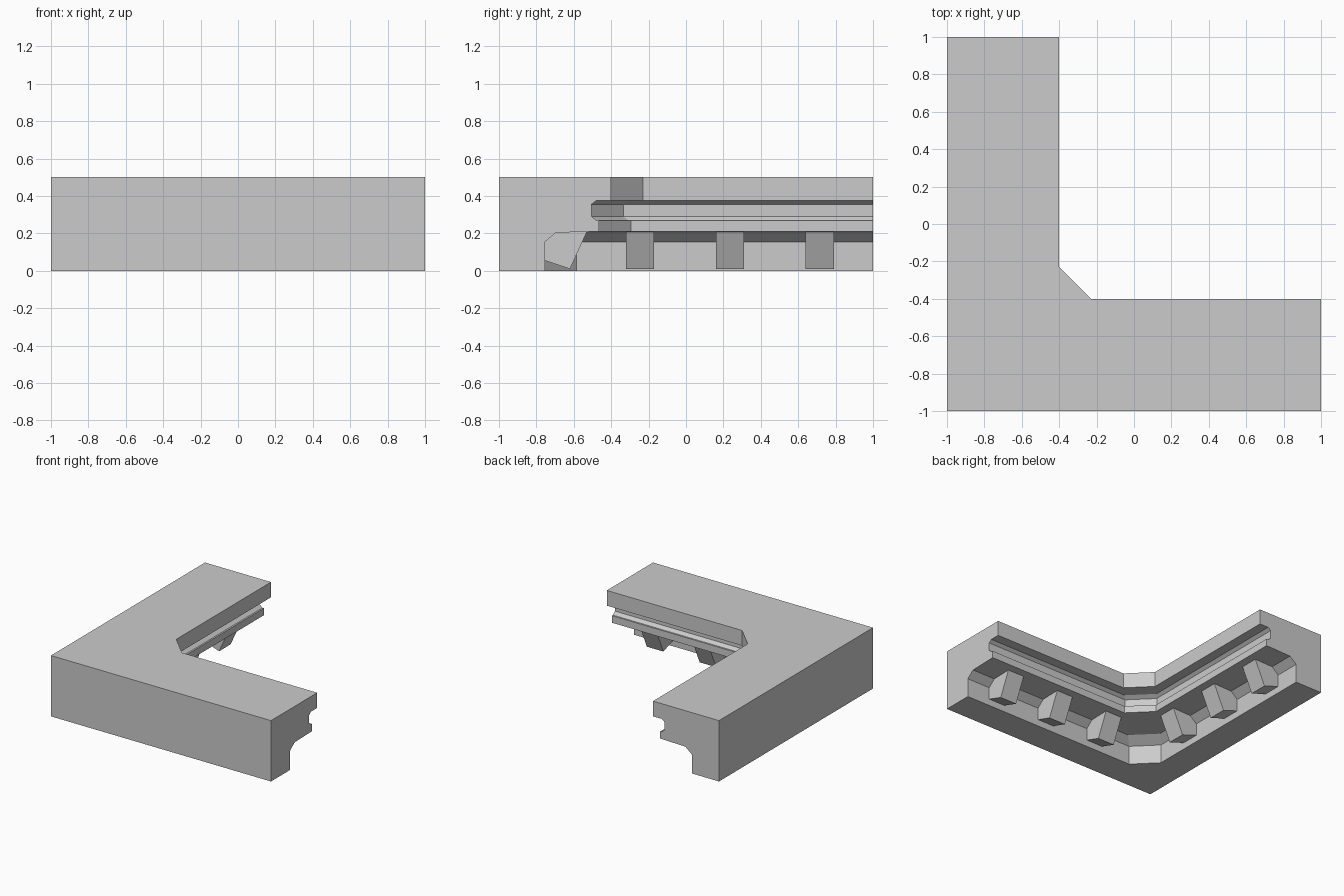
import bpy, bmesh

if "Cube" in bpy.data.objects:
    bpy.data.objects.remove(bpy.data.objects["Cube"])

# Cornice cross-section: (distance coordinate, z, inner-corner chamfer)
C = 0.17
PROFILE = [(-1, 0, 0), (-1, 0.5, 0), (-0.4, 0.5, C), (-0.4, 0.375, C),
           (-0.48, 0.375, C), (-0.505, 0.355, C), (-0.505, 0.29, C),
           (-0.478, 0.268, C), (-0.465, 0.268, C), (-0.465, 0.21, C),
           (-0.695, 0.204, C), (-0.755, 0.154, C), (-0.755, 0, C)]

# Bracket side outline, embedded slightly in the wall and soffit
BRACKET = [(-0.77, 0.215), (-0.53, 0.208), (-0.62, 0.01), (-0.755, 0.055), (-0.77, 0.055)]
CENTRES = (-0.245, 0.235, 0.715)
HALF_WIDTH = 0.075


def make_object(name, bm):
    bmesh.ops.remove_doubles(bm, verts=bm.verts, dist=1e-5)
    bmesh.ops.recalc_face_normals(bm, faces=bm.faces)
    mesh = bpy.data.meshes.new(name)
    bm.to_mesh(mesh)
    bm.free()
    obj = bpy.data.objects.new(name, mesh)
    bpy.context.collection.objects.link(obj)
    return obj


def loft(bm, rings):
    """Skin between matching closed outlines and cap both ends."""
    rings = [[bm.verts.new(p) for p in ring] for ring in rings]
    n = len(rings[0])
    for a, b in zip(rings, rings[1:]):
        for i in range(n):
            j = (i + 1) % n
            bm.faces.new((a[i], a[j], b[j], b[i]))
    bm.faces.new(rings[0])
    bm.faces.new(rings[-1])


# L-shaped cornice swept round the chamfered inner corner
bm = bmesh.new()
loft(bm, [[(d, 1, z) for d, z, c in PROFILE],
          [(d, d + c, z) for d, z, c in PROFILE],
          [(d + c, d, z) for d, z, c in PROFILE],
          [(1, d, z) for d, z, c in PROFILE]])
make_object("cornice", bm)

# Brackets under the moulding, three on each arm
for i, m in enumerate(CENTRES, 1):
    lo, hi = m - HALF_WIDTH, m + HALF_WIDTH
    bm = bmesh.new()
    loft(bm, [[(t, d, z) for d, z in BRACKET] for t in (lo, hi)])
    make_object(f"front_bracket_{i}", bm)
    bm = bmesh.new()
    loft(bm, [[(d, t, z) for d, z in BRACKET] for t in (lo, hi)])
    make_object(f"side_bracket_{i}", bm)
